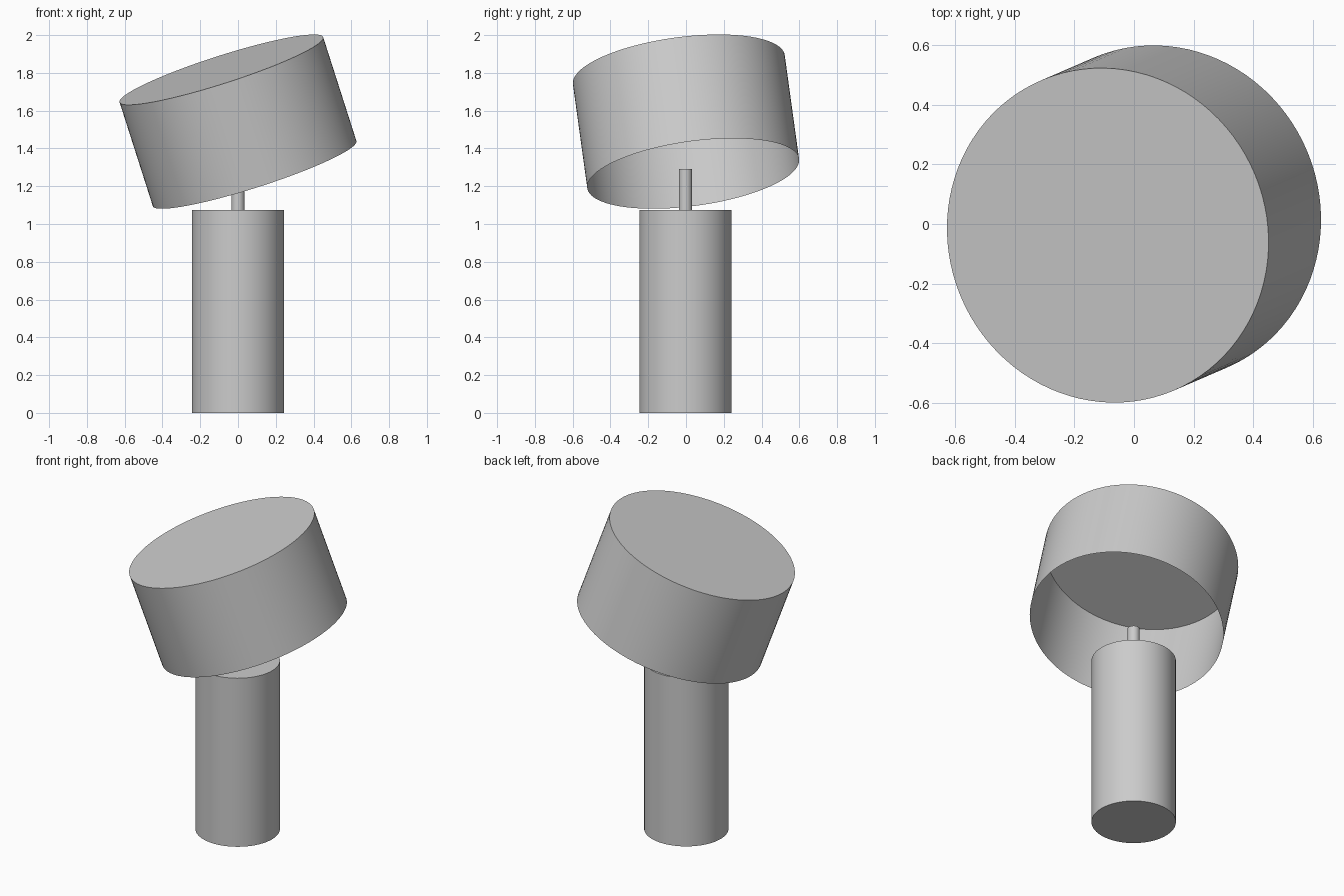
import bpy
import bmesh
import math
from mathutils import Vector, Matrix

cube = bpy.data.objects.get("Cube")
if cube:
    bpy.data.objects.remove(cube, do_unlink=True)

# One plain grey for the whole lamp
grey = bpy.data.materials.new("plain_grey")
grey.use_nodes = True
colour = (0.6, 0.6, 0.6, 1)
grey.diffuse_color = colour
grey.node_tree.nodes["Principled BSDF"].inputs["Base Color"].default_value = colour


def cylinder(name, start, end, radius, sides=96, open_start=False):
    """Cylinder running from start to end, optionally without its first cap."""
    start, end = Vector(start), Vector(end)
    axis = end - start
    bm = bmesh.new()
    bmesh.ops.create_cone(bm, cap_ends=True, segments=sides, radius1=radius,
                          radius2=radius, depth=axis.length)
    if open_start:
        cap = [f for f in bm.faces if f.normal.z < -0.9]
        bmesh.ops.delete(bm, geom=cap, context="FACES_ONLY")
    turn = Vector((0, 0, 1)).rotation_difference(axis).to_matrix().to_4x4()
    bm.transform(Matrix.Translation((start + end) / 2) @ turn)
    mesh = bpy.data.meshes.new(name)
    bm.to_mesh(mesh)
    bm.free()
    mesh.materials.append(grey)
    obj = bpy.data.objects.new(name, mesh)
    bpy.context.collection.objects.link(obj)
    bpy.ops.object.select_all(action="DESELECT")
    obj.select_set(True)
    bpy.context.view_layer.objects.active = obj
    bpy.ops.object.shade_smooth_by_angle(angle=math.radians(30))
    return obj


# Solid column and the thin stem on top of it
cylinder("base_column", (0, -0.003, 0), (0, -0.003, 1.075), 0.244)
cylinder("stem", (0, -0.003, 1.075), (0, -0.003, 1.29), 0.035, sides=48)

# Tilted drum shade: closed top, open underneath, paper-thin wall
cylinder("lamp_shade", (0.088, 0.038, 1.267), (-0.088, -0.038, 1.817), 0.566,
         open_start=True)
